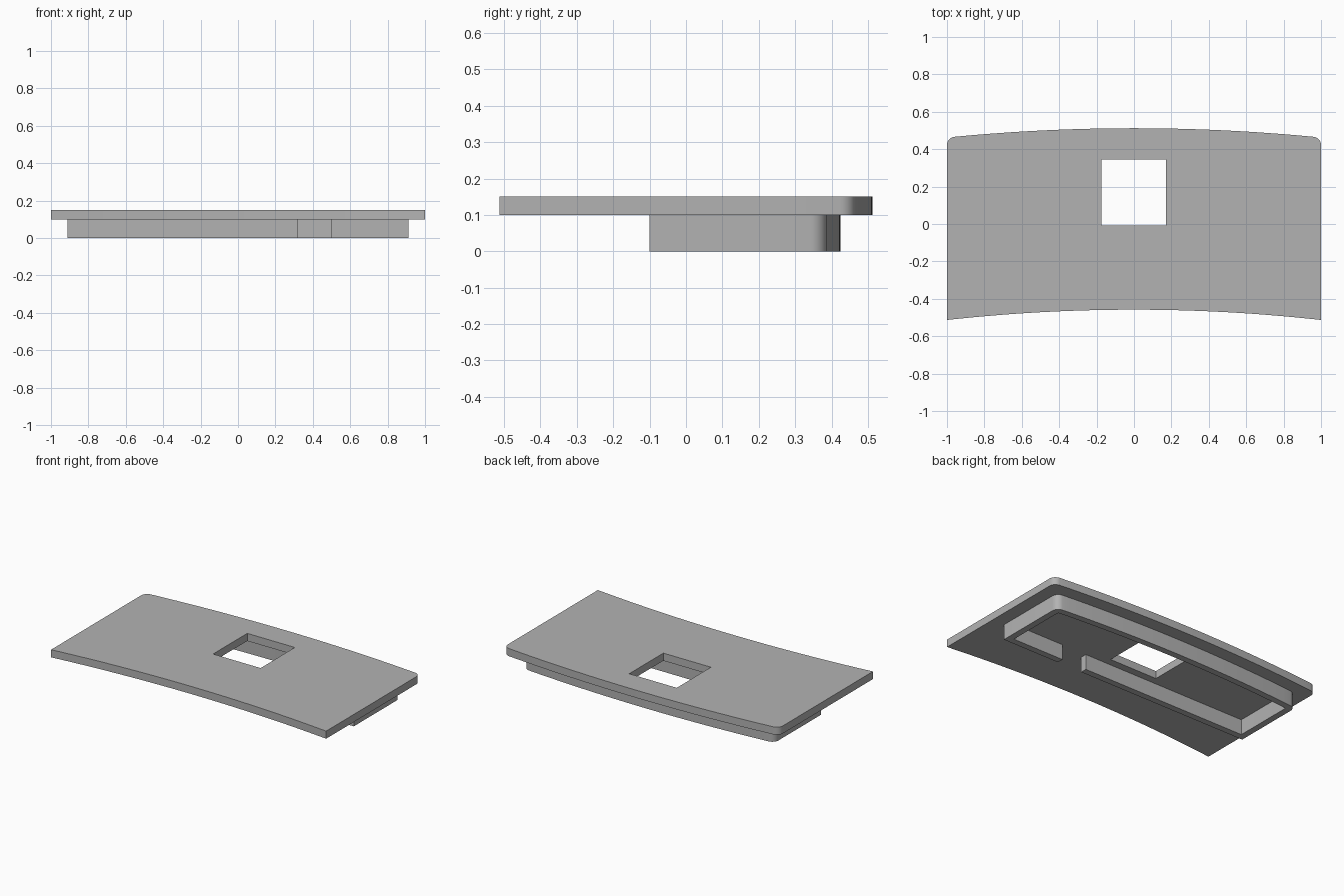
import bpy
import bmesh
from math import atan2, cos, pi, radians, sin, sqrt

if "Cube" in bpy.data.objects:
    bpy.data.objects.remove(bpy.data.objects["Cube"], do_unlink=True)

CURVE_Y = -9.558   # shared centre of all the long shallow arcs

grey = bpy.data.materials.new("plain grey")
grey.use_nodes = True
grey.diffuse_color = (0.45, 0.45, 0.45, 1)
grey.node_tree.nodes["Principled BSDF"].inputs["Base Color"].default_value = grey.diffuse_color


def arc(cx, cy, r, start, end, steps):
    angles = [start + (end - start) * i / steps for i in range(steps + 1)]
    return [(cx + r * cos(a), cy + r * sin(a)) for a in angles]


def back_edge(half_width, back_y, r):
    """Shallow back arc with rounded corners, running from +x to -x."""
    big = back_y - CURVE_Y
    cx = half_width - r
    cy = CURVE_Y + sqrt((big - r) ** 2 - cx ** 2)
    a = atan2(cy - CURVE_Y, cx)
    return (arc(cx, cy, r, 0, a, 8)
            + arc(0, CURVE_Y, big, a, pi - a, 32)[1:-1]
            + arc(-cx, cy, r, pi - a, pi, 8))


def extrude_outlines(name, loops, z, height):
    """Fill closed outlines (later ones are holes) and extrude them upward."""
    bm = bmesh.new()
    edges = []
    for loop in loops:
        verts = [bm.verts.new((x, y, z)) for x, y in loop]
        edges += [bm.edges.new((v, verts[i - 1])) for i, v in enumerate(verts)]
    bmesh.ops.triangle_fill(bm, edges=edges, use_beauty=True)
    extruded = bmesh.ops.extrude_face_region(bm, geom=bm.faces[:], use_keep_orig=True)
    top = [g for g in extruded["geom"] if isinstance(g, bmesh.types.BMVert)]
    bmesh.ops.translate(bm, verts=top, vec=(0, 0, height))
    bmesh.ops.recalc_face_normals(bm, faces=bm.faces[:])
    mesh = bpy.data.meshes.new(name)
    bm.to_mesh(mesh)
    bm.free()
    mesh.materials.append(grey)
    for face in mesh.polygons:
        face.use_smooth = True
    mesh.set_sharp_from_angle(angle=radians(30))
    obj = bpy.data.objects.new(name, mesh)
    bpy.context.collection.objects.link(obj)
    return obj


# Curved cover plate with a square window
front_r = 9.1
end = atan2(sqrt(front_r ** 2 - 1), 1)
plate = back_edge(1, 0.512, 0.045) + arc(0, CURVE_Y, front_r, pi - end, end, 32)
window = [(-0.175, -0.009), (0.171, -0.009), (0.171, 0.346), (-0.175, 0.346)]
extrude_outlines("cover_plate", [plate, window], 0.10, 0.05)

# Raised rim underneath, open at a gap in its straight front wall
wall, front = 0.042, -0.10
gap_left, gap_right = 0.498, 0.32
outer = [(gap_left, front), (0.912, front)] + back_edge(0.912, 0.425, 0.045) \
    + [(-0.912, front), (gap_right, front)]
inner_w = 0.912 - wall
inner = [(gap_left, front + wall), (inner_w, front + wall)] \
    + back_edge(inner_w, 0.425 - wall, 0.012) \
    + [(-inner_w, front + wall), (gap_right, front + wall)]
extrude_outlines("under_rim", [outer + inner[::-1]], 0.0, 0.10)
